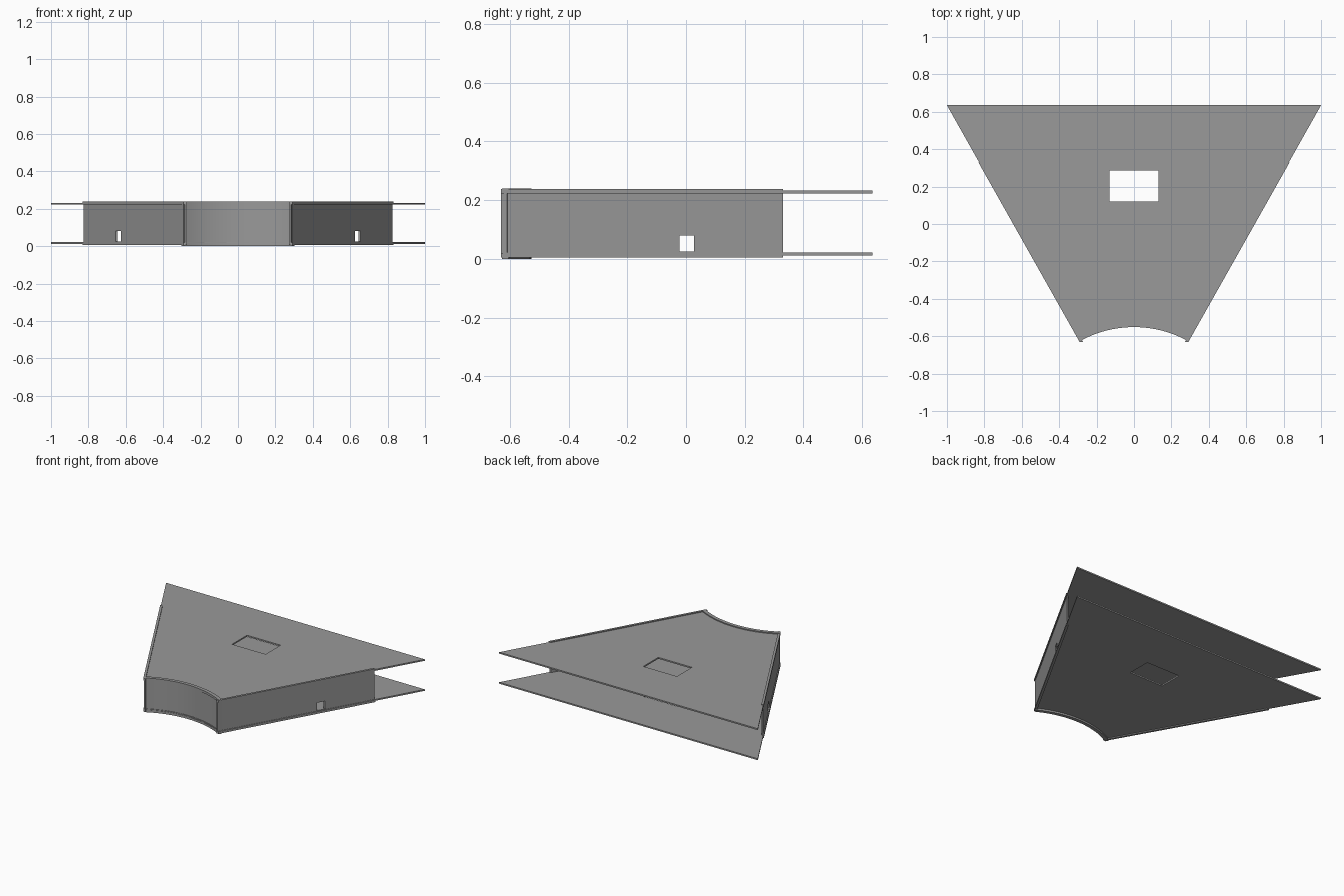
import bpy, bmesh, math
from mathutils import Vector

cube = bpy.data.objects.get("Cube")
if cube:
    bpy.data.objects.remove(cube, do_unlink=True)

grey = bpy.data.materials.new("plain grey")
grey.use_nodes = True
grey.diffuse_color = (0.32, 0.32, 0.32, 1)
grey.node_tree.nodes["Principled BSDF"].inputs["Base Color"].default_value = (0.32, 0.32, 0.32, 1)

BACK, FRONT, WALL_END = 0.635, -0.63, 0.33
CENTRE_Y, RADIUS = -1.147, 0.6
SLOPE = (1 - 0.287) / (BACK - FRONT)


def side_x(y):
    return 0.287 + (y - FRONT) * SLOPE


def arc(offset, steps):
    """Front curve from right to left, grown inward by offset."""
    limit = math.atan2(0.287, FRONT - CENTRE_Y)
    r = RADIUS + offset
    return [(r * math.sin(a), CENTRE_Y + r * math.cos(a))
            for a in (limit * (2 * i / steps - 1) for i in range(steps + 1))]


def prism(name, outline, z0, z1, smooth=False):
    """Extrude a flat outline between two heights."""
    bm = bmesh.new()
    face = bm.faces.new([bm.verts.new((x, y, z0)) for x, y in outline])
    top = bmesh.ops.extrude_face_region(bm, geom=[face])
    bmesh.ops.translate(bm, vec=(0, 0, z1 - z0),
                        verts=[v for v in top["geom"] if isinstance(v, bmesh.types.BMVert)])
    bmesh.ops.recalc_face_normals(bm, faces=bm.faces)
    mesh = bpy.data.meshes.new(name)
    bm.to_mesh(mesh)
    bm.free()
    mesh.materials.append(grey)
    obj = bpy.data.objects.new(name, mesh)
    bpy.context.collection.objects.link(obj)
    if smooth:
        bpy.ops.object.select_all(action="DESELECT")
        obj.select_set(True)
        bpy.context.view_layer.objects.active = obj
        bpy.ops.object.shade_smooth_by_angle(angle=math.radians(30))
    return obj


def cut(obj, outline, z0, z1):
    """Cut a prism-shaped opening and discard the cutter."""
    cutter = prism("opening_cutter", outline, z0, z1)
    cutter.hide_render = True
    mod = obj.modifiers.new("opening", "BOOLEAN")
    mod.operation, mod.solver, mod.object = "DIFFERENCE", "EXACT", cutter
    bpy.ops.object.select_all(action="DESELECT")
    bpy.context.view_layer.objects.active = obj
    obj.select_set(True)
    bpy.ops.object.modifier_apply(modifier=mod.name)
    bpy.data.objects.remove(cutter, do_unlink=True)


def rect(x0, x1, y0, y1):
    return [(x0, y0), (x1, y0), (x1, y1), (x0, y1)]


def side_strip(side, outer, inner):
    """Outline of a strip along a slanted side; offsets run across x."""
    ends = (FRONT, WALL_END)
    pts = [(side * (side_x(y) + outer), y) for y in ends]
    return pts + [(side * (side_x(y) + inner), y) for y in reversed(ends)]


# Floor and ceiling plates with a rectangular opening
plate = arc(0, 5) + [(1, BACK), (-1, BACK)]
for name, z in (("floor", 0.012), ("ceiling", 0.222)):
    slab = prism(name, plate, z, z + 0.01)
    cut(slab, rect(-0.13, 0.13, 0.12, 0.285), z - 0.05, z + 0.05)

# Slanted side walls with a small doorway, and their edge trims
for side, label in ((1, "left"), (-1, "right")):
    wall = prism(label + "_wall", side_strip(side, -0.003, -0.014), 0.012, 0.232)
    middle = side * side_x(0)
    cut(wall, rect(middle - 0.1, middle + 0.1, -0.022, 0.027), 0.025, 0.08)
    for part, z in (("bottom", 0.005), ("top", 0.223)):
        prism(f"{label}_{part}_trim", side_strip(side, 0.004, -0.014), z, z + 0.015)

# Curved front wall and its edge trims
prism("front_wall", arc(0.002, 16) + arc(0.015, 16)[::-1], 0.012, 0.232, True)
for part, z in (("bottom", 0), ("top", 0.223)):
    prism(f"front_{part}_trim", arc(-0.004, 16) + arc(0.02, 16)[::-1], z, z + 0.016, True)
